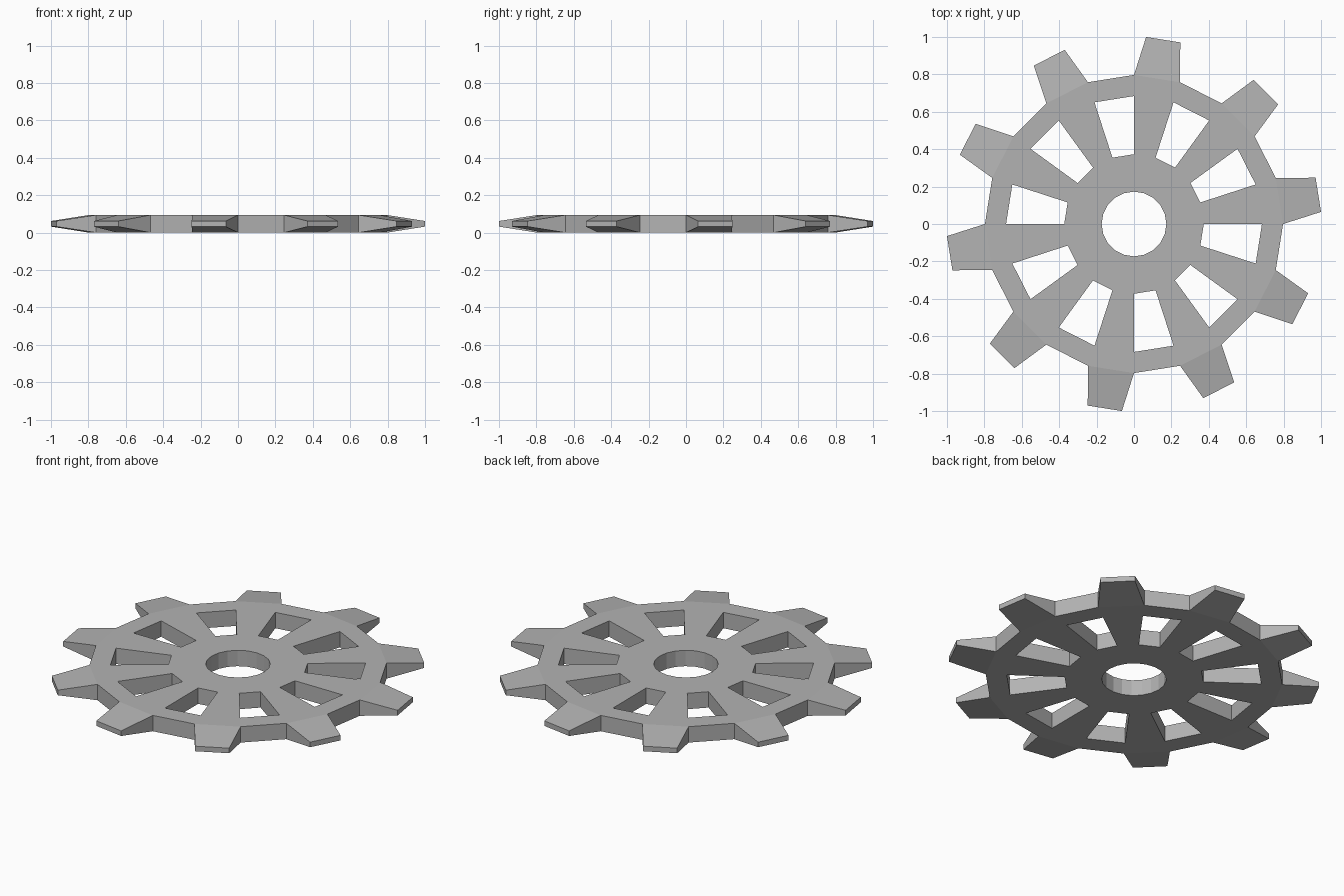
import bpy, bmesh, math

if "Cube" in bpy.data.objects:
    bpy.data.objects.remove(bpy.data.objects["Cube"])

N = 20                      # sectors: even = tooth + spoke, odd = window
STEP = 2 * math.pi / N
THICK = 0.094
R_HUB, R_IN, R_OUT, R_ROOT, R_TIP = 0.173, 0.373, 0.684, 0.797, 1.002
TIP_HALF = math.radians(5.3)
TIP_Z = (0.032, 0.062)

bm = bmesh.new()


def pair(r, a, z0=0.0, z1=THICK):
    """Bottom and top vertex at one polar position."""
    return [bm.verts.new((r * math.cos(a), r * math.sin(a), z)) for z in (z0, z1)]


# Rings of the wheel body, shared between sectors
rings = [[pair(r, i * STEP) for i in range(N)] for r in (R_HUB, R_IN, R_OUT, R_ROOT)]

# Plan cells, counter-clockwise
cells = []
for i in range(N):
    j = (i + 1) % N
    for k in range(3):
        if k == 1 and i % 2:
            continue        # window between spokes
        a, b = rings[k], rings[k + 1]
        cells.append((a[i], b[i], b[j], a[j]))
    if i % 2 == 0:          # tooth, tapering towards its tip
        mid = (i + 0.5) * STEP
        t0 = pair(R_TIP, mid - TIP_HALF, *TIP_Z)
        t1 = pair(R_TIP, mid + TIP_HALF, *TIP_Z)
        cells.append((rings[3][i], t0, t1, rings[3][j]))

# Caps, then walls along every unshared plan edge
edges = {}
for c in cells:
    bm.faces.new([p[1] for p in c])
    bm.faces.new([p[0] for p in reversed(c)])
    for p, q in zip(c, c[1:] + c[:1]):
        edges.setdefault(frozenset((p[0], q[0])), []).append((p, q))
for use in edges.values():
    if len(use) == 1:
        p, q = use[0]
        bm.faces.new((p[0], q[0], q[1], p[1]))

bmesh.ops.recalc_face_normals(bm, faces=bm.faces)
mesh = bpy.data.meshes.new("gear_wheel")
bm.to_mesh(mesh)
bm.free()
gear = bpy.data.objects.new("gear_wheel", mesh)
bpy.context.collection.objects.link(gear)

# Single grey colour
mat = bpy.data.materials.new("grey metal")
mat.diffuse_color = (0.45, 0.45, 0.45, 1)
mat.use_nodes = True
mat.node_tree.nodes["Principled BSDF"].inputs["Base Color"].default_value = mat.diffuse_color
mesh.materials.append(mat)
